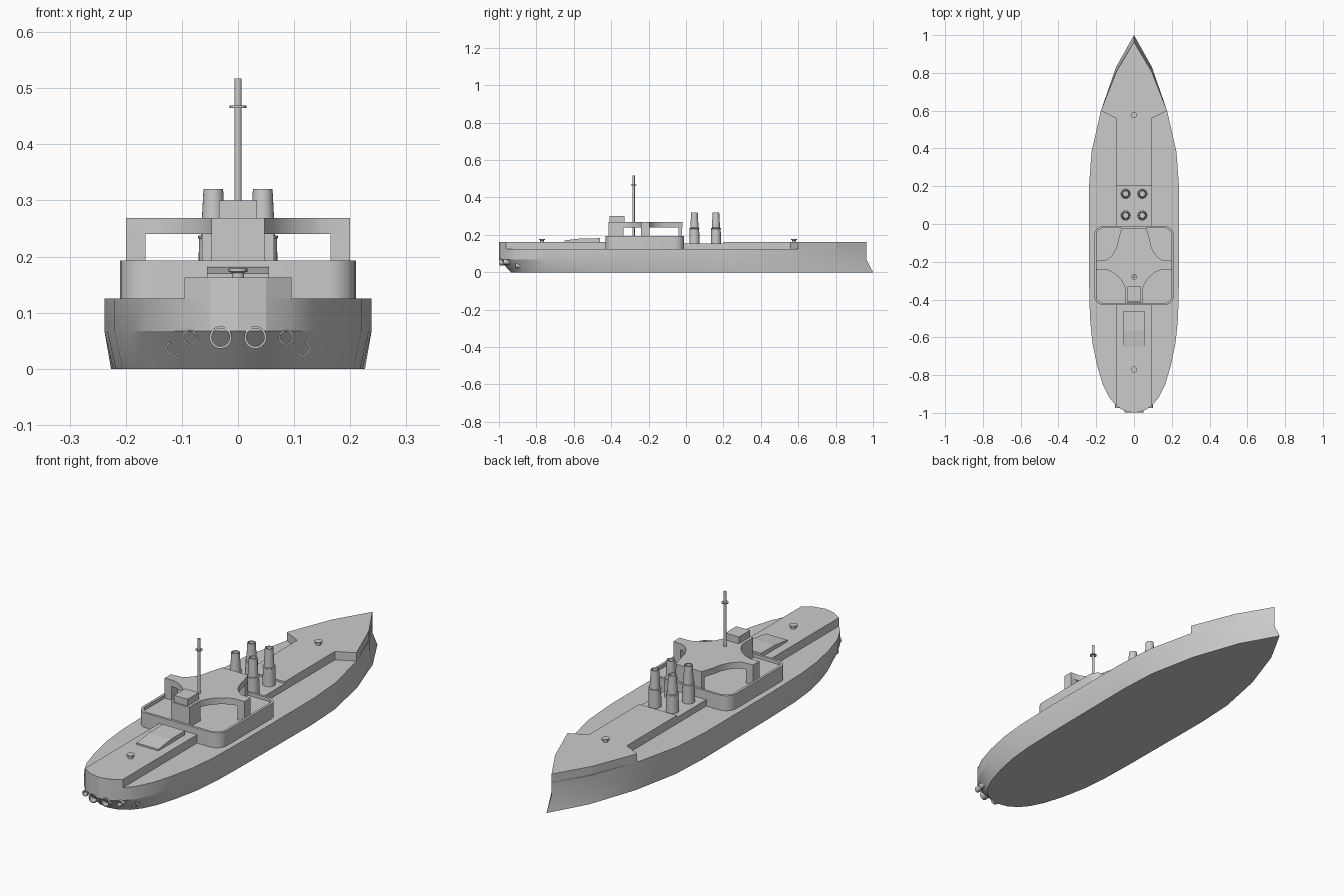
import bpy, bmesh, math
from mathutils import Vector

if "Cube" in bpy.data.objects:
    bpy.data.objects.remove(bpy.data.objects["Cube"])


def finish(bm, name, smooth=0):
    bmesh.ops.recalc_face_normals(bm, faces=bm.faces)
    me = bpy.data.meshes.new(name)
    bm.to_mesh(me)
    bm.free()
    ob = bpy.data.objects.new(name, me)
    bpy.context.collection.objects.link(ob)
    if smooth:
        bpy.ops.object.select_all(action='DESELECT')
        ob.select_set(True)
        bpy.context.view_layer.objects.active = ob
        bpy.ops.object.shade_smooth_by_angle(angle=math.radians(smooth))
    return ob


def loft(name, rings, smooth=0, closed=False):
    """Skin rings of equal point count; cap the ends or join last to first."""
    bm = bmesh.new()
    vs = [[bm.verts.new(p) for p in r] for r in rings]
    n = len(rings[0])
    pairs = list(zip(vs, vs[1:])) + ([(vs[-1], vs[0])] if closed else [])
    for a, b in pairs:
        for i in range(n):
            j = (i + 1) % n
            bm.faces.new((a[i], a[j], b[j], b[i]))
    if not closed:
        bm.faces.new(vs[0])
        bm.faces.new(vs[-1])
    return finish(bm, name, smooth)


def prism(name, outline, z0, z1, smooth=0):
    return loft(name, [[(x, y, z) for x, y in outline] for z in (z0, z1)], smooth)


def box(name, x0, x1, y0, y1, z0, z1):
    return prism(name, [(x0, y0), (x1, y0), (x1, y1), (x0, y1)], z0, z1)


def mirror(half):
    """Close a right-hand outline with its reflection in x."""
    return half + [(-x, y) for x, y in reversed(half) if abs(x) > 1e-6]


def lathe(name, profile, base, axis=(0, 0, 1), n=24, closed=False):
    rot = Vector((0, 0, 1)).rotation_difference(Vector(axis))
    rings = [[Vector(base) + rot @ Vector((r * math.cos(2 * math.pi * i / n),
              r * math.sin(2 * math.pi * i / n), h)) for i in range(n)]
             for r, h in profile]
    return loft(name, rings, 35, closed)


def curve(a, c, b, n=10):
    return [tuple((1 - t) ** 2 * a[k] + 2 * t * (1 - t) * c[k] + t * t * b[k] for k in (0, 1))
            for t in (i / n for i in range(n + 1))]


def rounded(hx, y0, y1, r, n=6):
    pts = []
    for cx, cy, a0 in ((hx - r, y1 - r, 0), (-hx + r, y1 - r, 90),
                       (-hx + r, y0 + r, 180), (hx - r, y0 + r, 270)):
        for i in range(n + 1):
            a = math.radians(a0 + 90 * i / n)
            pts.append((cx + r * math.cos(a), cy + r * math.sin(a)))
    return pts


# Hull: flared lower band with ram bow, vertical upper band
half = [(0, -1), (0.05, -0.99), (0.095, -0.962), (0.13, -0.92), (0.165, -0.85), (0.195, -0.75),
        (0.22, -0.63), (0.233, -0.5), (0.238, -0.3), (0.238, 0.2), (0.225, 0.38),
        (0.175, 0.6), (0.095, 0.81), (0, 0.965)]
keel = []
for x, y in half:
    if y < 0:
        keel.append((x * 0.935, y * 0.935))
    else:
        keel.append((x * (0.935 + 0.065 * min(1, y / 0.8)), y + 0.035 * (y / 0.965) ** 3))
deck, bottom = mirror(half), mirror(keel)
loft("hull", [[(x, y, 0) for x, y in bottom],
              [(x, y, 0.067) for x, y in deck],
              [(x, y, 0.125) for x, y in deck]], 20)

# Raised forecastle, centre deck and stern deck
prism("forecastle", mirror([(0.0948, 0.2), (0.0948, 0.56), (0.175, 0.6), (0.094, 0.805), (0, 0.964)]),
      0.12, 0.163)
box("centre_deck", -0.095, 0.095, -0.05, 0.21, 0.12, 0.154)
prism("stern_deck", mirror([(0, -1), (0.05, -0.99), (0.095, -0.962), (0.095, -0.41)]), 0.12, 0.163)

# Sloped hatch on the stern deck
hatch = [(-0.65, 0.155), (-0.46, 0.155), (-0.46, 0.182), (-0.56, 0.181), (-0.65, 0.17)]
loft("hatch", [[(x, y, z) for y, z in hatch] for x in (-0.055, 0.055)])

# Citadel: solid floor with a thin raised rim
outer, inner = rounded(0.21, -0.43, -0.01, 0.05), rounded(0.199, -0.419, -0.021, 0.04)
loft("citadel", [[(x, y, z) for x, y in o] for o, z in
                 ((outer, 0.12), (outer, 0.193), (inner, 0.193), (inner, 0.178))], 30)

# Bridge platform with concave sides, on legs
plate = ([(0.045, -0.413)] + curve((0.045, -0.345), (0.07, -0.265), (0.15, -0.24))
         + [(0.2, -0.24), (0.2, -0.195)]
         + curve((0.15, -0.192), (0.095, -0.16), (0.085, -0.09)) + [(0.065, -0.02)])
prism("bridge_platform", mirror(plate), 0.24, 0.269, 30)
for s, side in ((-1, "left"), (1, "right")):
    box("bridge_leg_" + side, *sorted((s * 0.165, s * 0.2)), -0.24, -0.195, 0.17, 0.245)
box("bridge_rear_leg", -0.064, 0.064, -0.04, -0.021, 0.17, 0.245)
box("bridge_front_block", -0.047, 0.047, -0.415, -0.335, 0.17, 0.2688)
box("wheelhouse", -0.034, 0.034, -0.41, -0.33, 0.265, 0.3)

# Mast with lookout ring
lathe("mast", [(0.0065, 0.17), (0.0065, 0.517)], (0, -0.28, 0), n=16)
lathe("mast_ring", [(0.015, 0.465), (0.015, 0.469)], (0, -0.28, 0), n=16)

# Four stepped funnels, open at the top
funnel = [(0.027, 0.15), (0.0255, 0.232), (0.027, 0.233), (0.027, 0.237), (0.022, 0.238),
          (0.0175, 0.32), (0.0135, 0.32), (0.0135, 0.29)]
for x in (-0.044, 0.044):
    for y in (0.045, 0.16):
        lathe("funnel", funnel, (x, y, 0))

# Small mushroom turrets fore and aft
for y in (-0.77, 0.577):
    lathe("deck_turret", [(0.011, 0.155), (0.011, 0.171), (0.0165, 0.173), (0.0165, 0.179)], (0, y, 0))

# Hollow tubes at the stern, mirrored
for x, z, r, tip in ((0.031, 0.056, 0.02, -0.998), (0.086, 0.056, 0.0135, -0.975),
                     (0.115, 0.036, 0.0135, -0.912)):
    tube = [(r, -0.12), (r, 0), (r * 0.8, 0), (r * 0.8, -0.03)]
    for s in (-1, 1):
        lathe("stern_tube", tube, (s * x, tip, z), (0, -1, 0))
